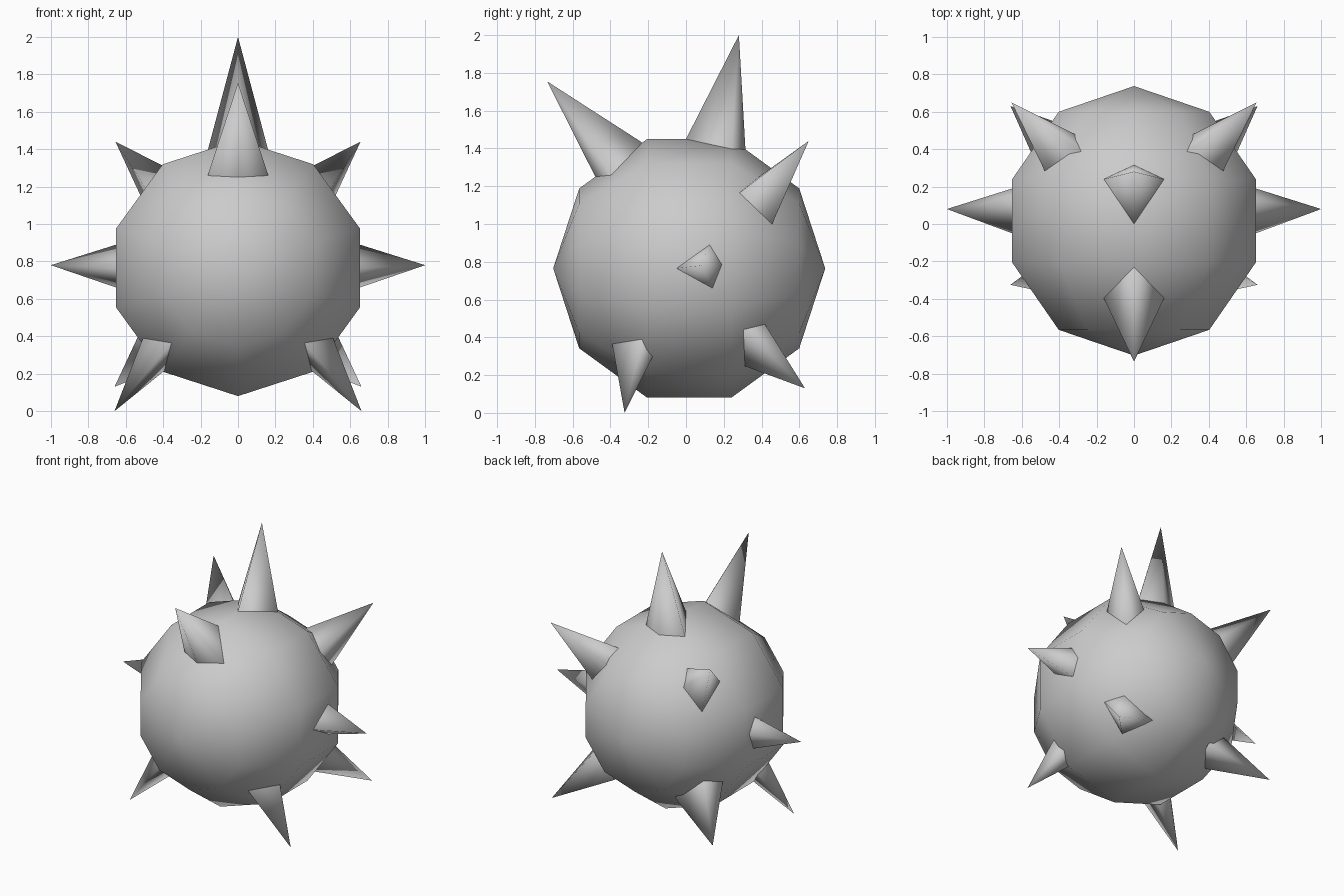
import bpy, bmesh, math
from mathutils import Vector, Matrix

if "Cube" in bpy.data.objects:
    bpy.data.objects.remove(bpy.data.objects["Cube"], do_unlink=True)

grey = bpy.data.materials.new("plain_grey")
grey.use_nodes = True
grey.diffuse_color = (0.6, 0.6, 0.6, 1)
grey.node_tree.nodes["Principled BSDF"].inputs["Base Color"].default_value = (0.6, 0.6, 0.6, 1)


def finish(bm, name):
    """Turn a bmesh into a smooth grey object."""
    bmesh.ops.recalc_face_normals(bm, faces=bm.faces)
    for f in bm.faces:
        f.smooth = True
    mesh = bpy.data.meshes.new(name)
    bm.to_mesh(mesh)
    bm.free()
    mesh.materials.append(grey)
    obj = bpy.data.objects.new(name, mesh)
    bpy.context.collection.objects.link(obj)
    return obj


# Ball: half-circle profile spun in ten steps around the front-to-back axis
RADIUS = 0.72
CENTRE = Vector((0, 0.017, 0.765))
bm = bmesh.new()
profile = []
for i in range(6):
    a = math.pi * i / 5
    profile.append(bm.verts.new((0, -RADIUS * math.cos(a), RADIUS * math.sin(a))))
edges = [bm.edges.new(pair) for pair in zip(profile, profile[1:])]
bmesh.ops.spin(bm, geom=profile + edges, cent=(0, 0, 0), axis=(0, 1, 0),
               angle=math.tau, steps=10, use_duplicate=False)
bmesh.ops.remove_doubles(bm, verts=bm.verts, dist=0.001)
bmesh.ops.transform(bm, matrix=Matrix.Translation(CENTRE), verts=bm.verts)
finish(bm, "ball")


def spike(name, apex, base, side=1, sink=1.12):
    """Four-sided spike from a tip to a kite on the ball, sunk into the ball."""
    bm = bmesh.new()
    flip = Vector((side, 1, 1))
    tip_pos = Vector(apex) * flip
    tip = bm.verts.new(tip_pos)
    ring = [bm.verts.new(tip_pos + (Vector(p) * flip - tip_pos) * sink) for p in base]
    for i in range(len(ring)):
        bm.faces.new((tip, ring[i], ring[(i + 1) % len(ring)]))
    finish(bm, name)


# Spikes on the centre line
spike("top_spike", (0, 0.28, 2.0),
      [(0, 0, 1.45), (0.16, 0.24, 1.40), (0, 0.315, 1.39), (-0.16, 0.24, 1.40)])
spike("front_spike", (0, -0.735, 1.755),
      [(0, -0.23, 1.43), (0.16, -0.40, 1.265), (0, -0.48, 1.25), (-0.16, -0.40, 1.265)])

# Paired spikes, mirrored left and right
pairs = {
    "side_spike": ((1.0, 0.08, 0.78),
                   [(0.65, -0.05, 0.765), (0.65, 0.125, 0.89),
                    (0.65, 0.19, 0.785), (0.65, 0.14, 0.66)]),
    "upper_back_spike": ((0.655, 0.65, 1.44),
                         [(0.48, 0.29, 1.17), (0.30, 0.40, 1.26),
                          (0.325, 0.485, 1.16), (0.46, 0.465, 1.02)]),
    "lower_front_spike": ((0.66, -0.325, 0.0),
                          [(0.51, -0.235, 0.385), (0.36, -0.39, 0.36),
                           (0.40, -0.22, 0.21), (0.47, -0.18, 0.29)]),
    "lower_back_spike": ((0.66, 0.63, 0.13),
                         [(0.52, 0.315, 0.43), (0.45, 0.43, 0.45),
                          (0.29, 0.50, 0.30), (0.36, 0.305, 0.25)]),
}
for name, (apex, base) in pairs.items():
    for prefix, side in (("left_", 1), ("right_", -1)):
        spike(prefix + name, apex, base, side)
